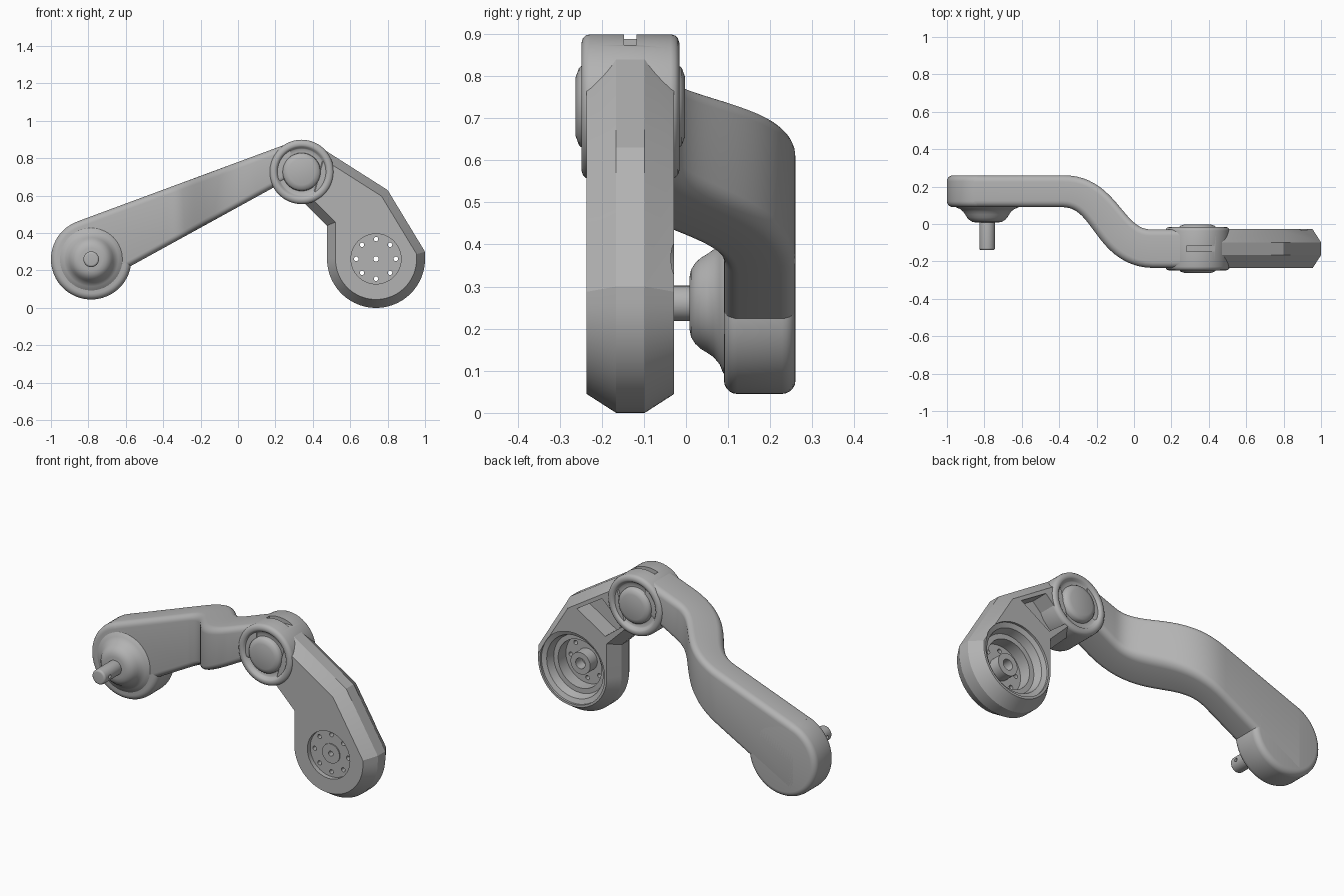
import bpy, bmesh
from math import sin, cos, pi, radians
from mathutils import Vector

old = bpy.data.objects.get("Cube")
if old:
    bpy.data.objects.remove(old)

grey = bpy.data.materials.new("neutral grey")
grey.use_nodes = True
grey.diffuse_color = (0.45, 0.45, 0.45, 1)
grey.node_tree.nodes["Principled BSDF"].inputs["Base Color"].default_value = grey.diffuse_color


def loft(name, rings):
    """Skin a list of equal-length rings and cap both ends."""
    bm = bmesh.new()
    rows = [[bm.verts.new(p) for p in ring] for ring in rings]
    n = len(rows[0])
    for a, b in zip(rows, rows[1:]):
        for i in range(n):
            j = (i + 1) % n
            bm.faces.new((a[i], a[j], b[j], b[i]))
    bm.faces.new(rows[0])
    bm.faces.new(rows[-1])
    bmesh.ops.recalc_face_normals(bm, faces=bm.faces)
    mesh = bpy.data.meshes.new(name)
    bm.to_mesh(mesh)
    bm.free()
    mesh.materials.append(grey)
    obj = bpy.data.objects.new(name, mesh)
    bpy.context.collection.objects.link(obj)
    return obj


def lathe(name, centre, profile, n=64):
    """Turn (radius, y) pairs about a line parallel to y."""
    cx, cz = centre
    return loft(name, [[(cx + r * cos(2 * pi * i / n), y, cz + r * sin(2 * pi * i / n))
                        for i in range(n)] for r, y in profile])


def rounded(radius, y0, y1, fillet, steps=5):
    """Profile of a disc with rounded edges."""
    arc = [(radius - fillet + fillet * sin(t), fillet - fillet * cos(t))
           for t in (pi / 2 * i / steps for i in range(steps + 1))]
    return [(r, y0 + d) for r, d in arc] + [(r, y1 - d) for r, d in reversed(arc)]


def carve(obj, cutters):
    """Subtract the cutters, then remove them."""
    bpy.context.view_layer.objects.active = obj
    for c in cutters:
        c.hide_render = True
        mod = obj.modifiers.new("cut", 'BOOLEAN')
        mod.operation, mod.solver, mod.object = 'DIFFERENCE', 'EXACT', c
        bpy.ops.object.modifier_apply(modifier=mod.name)
        bpy.data.objects.remove(c)


def smooth(obj, angle=32):
    bpy.ops.object.select_all(action='DESELECT')
    obj.select_set(True)
    bpy.context.view_layer.objects.active = obj
    bpy.ops.object.shade_smooth_by_angle(angle=radians(angle))


def box(name, lo, hi):
    return loft(name, [[(lo[0], lo[1], z), (hi[0], lo[1], z), (hi[0], hi[1], z), (lo[0], hi[1], z)]
                       for z in (lo[2], hi[2])])


TAIL = (-0.785, 0.26)
KNUCKLE = (0.34, 0.727)
WHEEL = (0.738, 0.262)
MID = -0.132

# Swept arm: straight, then an S-bend in plan, with sloping top and bottom edges
path = [(Vector((-0.859, 0.175)), Vector((1, 0)), 0.085)]
p0, p1, p2, p3 = (Vector(p) for p in ((-0.38, 0.175), (-0.14, 0.175), (-0.14, MID), (0.1, MID)))
for i in range(25):
    t = i / 24
    u = 1 - t
    pos = u**3 * p0 + 3 * u * u * t * p1 + 3 * u * t * t * p2 + t**3 * p3
    tan = u * u * (p1 - p0) + 2 * u * t * (p2 - p1) + t * t * (p3 - p2)
    path.append((pos, tan.normalized(), 0.085 + 0.018 * t))
path.append((Vector((0.28, MID)), Vector((1, 0)), 0.103))


def arm_top(x):
    return 0.462 + 0.37 * (x + 0.859)


def arm_bottom(x):
    return 0.22 + 0.55 * (x + 0.58)


rings = []
FILLET = 0.035
for pos, tan, half in path:
    side = Vector((-tan.y, tan.x))
    ring = []
    for quarter, (sx, edge) in enumerate(((1, arm_top), (-1, arm_top), (-1, arm_bottom), (1, arm_bottom))):
        sz = 1 if edge is arm_top else -1
        for k in range(6):
            a = pi / 2 * (quarter + k / 5)
            p = pos + side * (sx * (half - FILLET) + FILLET * cos(a))
            ring.append((p.x, p.y, edge(p.x) - sz * FILLET + FILLET * sin(a)))
    rings.append(ring)
smooth(loft("arm", rings))

# Round end of the arm with its bell-shaped boss and pin
smooth(lathe("arm_end", TAIL, rounded(0.215, 0.09, 0.26, 0.032)))
smooth(lathe("boss", TAIL, [(0.175, 0.1), (0.165, 0.088), (0.145, 0.08), (0.128, 0.066), (0.117, 0.05),
                            (0.108, 0.035), (0.096, 0.022), (0.08, 0.012), (0.06, 0.008)]), 50)
pin = lathe("pin", TAIL, rounded(0.042, -0.14, 0.05, 0.012), 32)
hole = lathe("pin_hole", (0, 0), [(0.01, -0.1), (0.01, 0.1)], 16)
hole.rotation_euler.z = pi / 2
hole.location = (TAIL[0], -0.095, TAIL[1])
bpy.context.view_layer.update()
carve(pin, [hole])
smooth(pin)

# Pivot knuckle: flanged disc with a groove and raised button on each side
half = [(0.07, 0.13), (0.092, 0.122), (0.1, 0.112), (0.102, 0.096), (0.122, 0.096), (0.127, 0.1),
        (0.135, 0.112), (0.142, 0.116), (0.152, 0.116), (0.162, 0.113), (0.169, 0.106), (0.172, 0.096)]
profile = [(r, MID - d) for r, d in half] + [(r, MID + d) for r, d in reversed(half)]
knuckle = lathe("knuckle", KNUCKLE, profile, 80)
carve(knuckle, [box("slot", (0.28, -0.147, 0.873), (0.44, -0.117, 0.95))])
smooth(knuckle, 40)

# Lower link: chamfered plate with a round end
R = 0.262
outline = [Vector(p) for p in ((0.35, 0.565), (0.43, 0.865), (0.8, 0.63), (1.0, 0.3))]
outline += [Vector((WHEEL[0] + R * cos(a), WHEEL[1] - R * sin(a))) for a in (pi * i / 40 for i in range(41))]
outline.append(Vector((WHEEL[0] - R, 0.44)))


def inset(points, d):
    """Mitred inset of a clockwise outline."""
    out = []
    for i, p in enumerate(points):
        e = (p - points[i - 1]).normalized()
        f = (points[(i + 1) % len(points)] - p).normalized()
        a, b = Vector((e.y, -e.x)), Vector((f.y, -f.x))
        out.append(p + (a + b) * d / (1 + a.dot(b)))
    return out


inner = inset(outline, 0.045)
link = loft("lower_link", [[(p.x, MID + y, p.y) for p in pts] for pts, y in
                           ((inner, -0.104), (outline, -0.034), (outline, 0.034), (inner, 0.104))])

# Link recesses: front dial, stepped rear cup, bolt circle and rear pocket
cutters = [
    lathe("dial", WHEEL, [(0.134, -0.3), (0.134, -0.21)]),
    lathe("cup", WHEEL, [(0.03, -0.16), (0.03, -0.1), (0.062, -0.1), (0.062, -0.165), (0.137, -0.165),
                         (0.137, -0.095), (0.165, -0.095), (0.178, -0.05), (0.204, -0.04), (0.204, 0.05)]),
    lathe("centre_hole", WHEEL, [(0.014, -0.3), (0.014, 0.05)], 16),
]
for i in range(8):
    a = pi * i / 4
    c = (WHEEL[0] + 0.106 * cos(a), WHEEL[1] + 0.106 * sin(a))
    cutters.append(lathe("bolt_hole", c, [(0.012, -0.3), (0.012, 0.05)], 16))
pocket = ((0.71, 0.61), (0.55, 0.71), (0.42, 0.585), (0.53, 0.5))
cutters.append(loft("pocket", [[(x, y, z) for x, z in pocket] for y in (-0.13, 0.05)]))
carve(link, cutters)
smooth(link, 25)

# Hub cap inside the dial
hub = lathe("hub_cap", WHEEL, [(0.055, -0.216), (0.055, -0.2)], 48)
carve(hub, [lathe("cap_hole", WHEEL, [(0.014, -0.3), (0.014, 0)], 16)])
smooth(hub)
